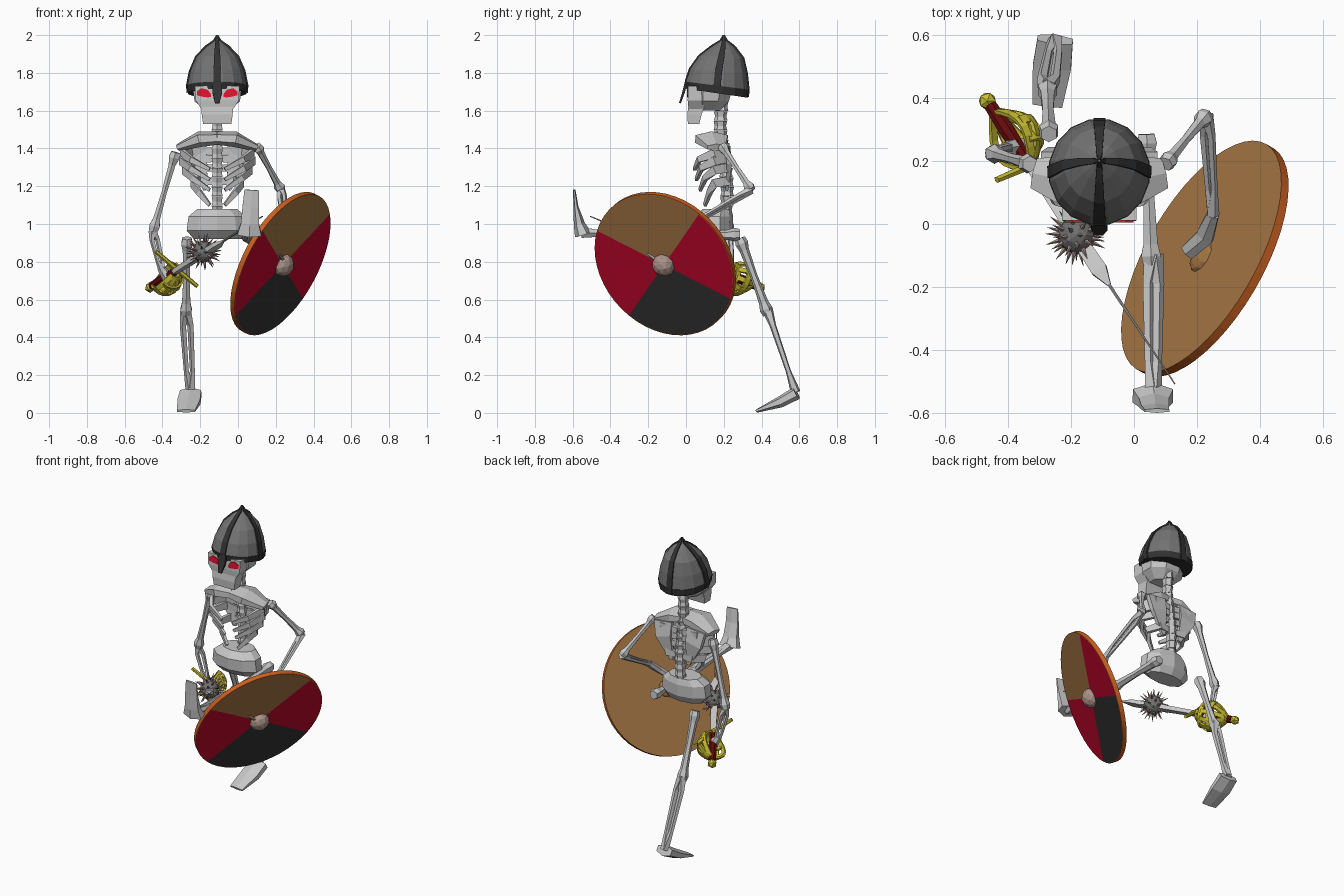
import bpy, bmesh, math
from mathutils import Vector as V, Matrix

if "Cube" in bpy.data.objects:
    bpy.data.objects.remove(bpy.data.objects["Cube"])

def material(name, r, g, b):
    m = bpy.data.materials.new(name)
    m.diffuse_color = [(c / 255 / 12.92 if c < 11 else ((c / 255 + .055) / 1.055) ** 2.4) for c in (r, g, b)] + [1]
    m.use_nodes = True
    m.node_tree.nodes["Principled BSDF"].inputs["Base Color"].default_value = m.diffuse_color
    return m

BONE = material("bone", 200, 200, 200)
GREY = material("helmet_grey", 114, 114, 114)
DARK = material("dark_iron", 50, 50, 50)
EYE = material("eye_red", 235, 20, 48)
WOOD = material("wood", 163, 117, 67)
RED = material("shield_red", 192, 6, 42)
RIM = material("rim_orange", 200, 95, 32)
BOSS = material("tan_metal", 172, 148, 138)
GOLD = material("brass_yellow", 205, 193, 52)
GRIP = material("grip_leather", 100, 10, 10)
CX = -0.11            # body centre line
Z, Y = V((0, 0, 1)), V((0, 1, 0))

def finish(name, bm, *mats):
    bmesh.ops.recalc_face_normals(bm, faces=bm.faces)
    me = bpy.data.meshes.new(name)
    bm.to_mesh(me)
    bm.free()
    for m in mats:
        me.materials.append(m)
    ob = bpy.data.objects.new(name, me)
    bpy.context.collection.objects.link(ob)
    return ob

def sweep(name, pts, radii, mat, sides=6, up=None, axis=None):
    """Polygon cross-sections of half sizes (a, b) carried along a path."""
    pts = [V(p) for p in pts]
    if not isinstance(radii, list):
        radii = [radii] * len(pts)
    radii = [r if isinstance(r, tuple) else (r, r) for r in radii]
    if up is None:
        up = Y if abs((pts[-1] - pts[0]).normalized().z) > .8 else Z
    k = math.sqrt(2) if sides == 4 else 1
    bm, rings = bmesh.new(), []
    for i, p in enumerate(pts):
        t = axis or (pts[min(i + 1, len(pts) - 1)] - pts[max(i - 1, 0)]).normalized()
        side = t.cross(up).normalized()
        top = side.cross(t)
        angles = [2 * math.pi * (j + .5) / sides for j in range(sides)]
        rings.append([bm.verts.new(p + k * (side * radii[i][0] * math.cos(a) + top * radii[i][1] * math.sin(a)))
                      for a in angles])
    for r, q in zip(rings, rings[1:]):
        for j in range(sides):
            bm.faces.new((r[j], r[(j + 1) % sides], q[(j + 1) % sides], q[j]))
    bm.faces.new(rings[0])
    bm.faces.new(rings[-1])
    return finish(name, bm, mat)

def bone(name, a, b, r=.02, knob=1.7):
    """Long bone: thick ends, thin shaft."""
    a, b = V(a), V(b)
    ts = (0, .07, .16, .5, .84, .93, 1)
    rs = [r * k for k in (knob * .8, knob, 1.1, .85, 1.1, knob, knob * .8)]
    return sweep(name, [a.lerp(b, t) for t in ts], rs, BONE)

def twin_bones(name, a, b, gap, r=.014):
    """Paired bones meeting in a joint at each end."""
    a, b, g = V(a), V(b), V(gap)
    for s in (-1, 1):
        sweep(name, [a, a.lerp(b, .2) + g * s, a.lerp(b, .75) + g * s * .8, b],
              [r * 1.7, r, r * .8, r * 1.5], BONE, 5)

def ball(name, loc, size, mat, sub=2, rot=None):
    bm = bmesh.new()
    bmesh.ops.create_icosphere(bm, subdivisions=sub, radius=1)
    m = Matrix.Translation(loc) @ (rot.to_matrix().to_4x4() if rot else Matrix()) @ Matrix.Diagonal((*size, 1))
    bmesh.ops.transform(bm, matrix=m, verts=bm.verts)
    return finish(name, bm, mat)

# Skull, face, jaw and eyes
sweep("skull", [(CX, .11, 1.60), (CX, .13, 1.65), (CX, .135, 1.70), (CX, .14, 1.79)],
      [(.07, .075), (.13, .105), (.138, .115), (.11, .11)], BONE, 8, Y, Z)
sweep("face", [(CX, .052, 1.60), (CX, .054, 1.655), (CX, .056, 1.73)],
      [(.078, .038), (.115, .045), (.118, .045)], BONE, 4, Y, Z)
sweep("jaw", [(CX, .04, 1.53), (CX, .045, 1.58), (CX, .06, 1.64)],
      [(.075, .03), (.082, .038), (.085, .045)], BONE, 4, Y, Z)
for s in (-1, 1):
    sweep("eye", [(CX + s * x, .0085, z) for x, z in ((.033, 1.68), (.05, 1.69), (.085, 1.697), (.108, 1.692))],
          [(.003, .007), (.003, .02), (.003, .022), (.003, .01)], EYE, 4, Z, V((s, 0, 0)))

# Helmet: faceted dome, tilted rim, four straps, nose guard
HELMET = [(.165, 1.695, .165), (.168, 1.735, .165), (.152, 1.81, .172), (.118, 1.885, .187), (.06, 1.94, .197),
          (.018, 1.97, .2), (.003, 2.0, .2)]
def tilt(y, z):
    return z - (y - .165) * .14 * max(0, (2 - z) / .3)
def helmet_part(name, rows, grow, mat):
    ob = sweep(name, [(CX, c, z) for r, z, c in rows], [(r * .95 + grow, r + grow) for r, z, c in rows], mat, 16, Y, Z)
    for v in ob.data.vertices:
        v.co.z = tilt(v.co.y, v.co.z)
helmet_part("helmet_dome", HELMET, 0, GREY)
helmet_part("helmet_rim", [(.157, 1.692, .165), (.162, 1.732, .165)], .008, DARK)
for i in range(4):
    dx, dy = ((1, 0), (0, 1), (-1, 0), (0, -1))[i]
    path = [(CX + dx * r * .94, c + dy * r * .98, tilt(c + dy * r, z)) for r, z, c in HELMET]
    sweep("helmet_strap", path, [(.019, .007)] * 3 + [(.016, .007), (.012, .008), (.009, .006), (.003, .003)],
          DARK, 4, V((dx, dy, .3)))
sweep("nose_guard", [(CX, 0, 1.75), (CX, -.012, 1.70), (CX, -.032, 1.64)], [(.024, .007), (.026, .007), (.012, .005)], DARK, 4, Y)

# Spine of separate vertebrae
for i in range(13):
    z = 1.02 + i * .05
    y = .2 + .018 * math.sin((z - 1.0) * 9)
    sweep("vertebra", [(CX, y, z - .022), (CX, y, z), (CX, y, z + .026)], [(.034, .036), (.028, .03), (.034, .036)], BONE, 6, Y, Z)

# Rib cage, collar plates and shoulder blades
for s in (-1, 1):
    for wide, zo, zi, fy in ((.185, 1.375, 1.29, .045), (.19, 1.335, 1.235, .055), (.175, 1.285, 1.18, .075), (.13, 1.215, 1.10, .1)):
        sweep("rib", [(CX + s * .02, .215, zo + .01), (CX + s * wide * .7, .225, zo + .015), (CX + s * wide, .15, zo),
                      (CX + s * wide * .75, fy + .025, zo * .6 + zi * .4), (CX + s * .04, fy, zi)],
              [(.012, .018), (.012, .024), (.012, .024), (.01, .016), (.008, .009)], BONE, 4, Z)
    sweep("collar_plate", [(CX, .135, 1.455), (CX + s * .09, .135, 1.45), (CX + s * .205, .16, 1.405)],
          [(.085, .036), (.1, .042), (.055, .02)], BONE, 6, Z)
    sweep("shoulder_blade", [(CX + s * .12, .215, 1.42), (CX + s * .11, .23, 1.33), (CX + s * .06, .215, 1.18)],
          [(.065, .014), (.055, .014), (.012, .008)], BONE, 4, Y)

# Pelvis
sweep("pelvis", [(CX, .16, .92), (CX, .15, .965), (CX, .15, 1.04), (CX, .165, 1.08)],
      [(.13, .06), (.17, .095), (.16, .1), (.11, .075)], BONE, 10, Y, Z)

# Shield arm
bone("shield_upper_arm", (.10, .19, 1.415), (.228, .345, 1.18), .018)
twin_bones("shield_forearm", (.228, .345, 1.18), (.25, .03, 1.0), (.012, 0, .008))
sweep("shield_hand", [(.25, .03, 1.0), (.225, -.04, .94), (.17, -.09, .89)], [.022, (.033, .022), (.028, .018)], BONE)

# Sword arm
bone("sword_upper_arm", (-.33, .19, 1.38), (-.45, .225, .96), .019)
twin_bones("sword_forearm", (-.45, .225, .96), (-.40, .24, .75), (.015, .01, 0))
sweep("sword_hand", [(-.41, .24, .77), (-.375, .245, .72), (-.34, .25, .68)], [.02, (.03, .03), (.025, .025)], BONE)

# Standing leg
bone("rear_thigh", (-.27, .285, .925), (-.275, .435, .52), .023, 1.5)
twin_bones("rear_shin", (-.275, .43, .55), (-.25, .58, .11), (.02, 0, 0), .018)
sweep("rear_foot", [(-.25, .585, .105), (-.26, .5, .058), (-.275, .375, .01)], [(.065, .035), (.07, .03), (.055, .009)], BONE, 6, Z)

# Raised leg
bone("front_thigh", (.04, .285, .945), (.055, -.13, .93), .024, 1.5)
twin_bones("front_shin", (.06, -.10, .93), (.06, -.55, .955), (.016, 0, 0), .02)
sweep("front_foot", [(.06, -.545, .945), (.063, -.565, 1.0), (.067, -.582, 1.09), (.073, -.592, 1.18)],
      [(.074, .045), (.056, .03), (.05, .013), (.045, .007)], BONE, 6, Y)

# Round shield painted in four wedges
C, A = V((.225, -.11, .79)), V((.256, .19, .275)).normalized()
N = V((.785, -.45, -.42)).normalized()
A = (A - N * A.dot(N)).normalized()
B = N.cross(A)
bm, R, SEG = bmesh.new(), .412, 48
def ring(r, h):
    return [bm.verts.new(C + N * h + (A * math.cos(t) + B * math.sin(t)) * r)
            for t in (2 * math.pi * i / SEG for i in range(SEG))]
back, front, edge = ring(R, -.015), ring(R, .014), ring(R - .004, .015)
mid, rear = bm.verts.new(C + N * .015), bm.verts.new(C - N * .015)
for i in range(SEG):
    j = (i + 1) % SEG
    wedge = 0 if i < 14 else 1 if i < 24 else 2 if i < 38 else 1
    bm.faces.new((mid, edge[i], edge[j])).material_index = wedge
    bm.faces.new((rear, back[j], back[i])).material_index = 0
    bm.faces.new((back[i], back[j], front[j], front[i])).material_index = 3
    bm.faces.new((front[i], front[j], edge[j], edge[i])).material_index = 3
finish("shield", bm, WOOD, RED, DARK, RIM)
q = N.to_track_quat('Z', 'Y')
ball("shield_boss", C + N * .02, (.062, .062, .055), BOSS, 2, q)
ball("shield_boss_back", C - N * .012, (.055, .055, .025), WOOD, 2, q)
sweep("boss_pin", [(.25, -.14, .795), (.215, -.205, .842)], [.012, .007], BOSS, 5)

# Sword: pommel, grip, blade and needle point
P, D = V((-.465, .39, .665)), V((.285, -.43, .18)).normalized()
def along(t):
    return P + D * t
ball("pommel", P, (.03, .03, .03), GOLD, 1)
sweep("sword_grip", [along(.02), along(.12), along(.25)], [.022, .027, .02], GRIP, 8)
sweep("sword_blade", [along(.24), along(.5), along(.68), along(.74)], [(.016, .012), (.022, .014), (.026, .012), (.006, .005)], BONE, 4)
sweep("sword_point", [along(.73), along(1.14)], [.005, .002], GREY, 4)

# Basket guard: crossbar and curved bars round the hand
sweep("crossbar", [(-.435, .14, .855), (-.33, .185, .765), (-.215, .225, .67)], [.011, .014, .011], GOLD)
U = V((.5, .25, -.5))
U = (U - D * U.dot(D)).normalized()
W = D.cross(U)
def basket(t, ang):
    out = U * math.cos(ang) + W * math.sin(ang)
    return along(.25 - .2 * t) + out * (.015 + .075 * math.sin(math.pi * min(1, t * .95 + .05)))
for i in range(7):
    ang = math.radians(-96 + 32 * i)
    out = U * math.cos(ang) + W * math.sin(ang)
    sweep("basket_bar", [basket(t / 7, ang) for t in range(8)], (.013, .006), GOLD, 4, out + D * .01)
for t in (.25, .55):
    sweep("basket_hoop", [basket(t, math.radians(-96 + 19.2 * i)) for i in range(11)], (.007, .014), GOLD, 4, D)

# Spiked ball on the blade
K = V((-.183, -.035, .853))
ball("spike_ball", K, (.06, .06, .06), GREY, 2)
bm = bmesh.new()
for i in range(46):
    z = 1 - 2 * (i + .5) / 46
    a, r = i * 2.39996, math.sqrt(1 - z * z)
    d = V((r * math.cos(a), r * math.sin(a), z))
    m = Matrix.Translation(K + d * .077) @ d.to_track_quat('Z', 'Y').to_matrix().to_4x4()
    bmesh.ops.create_cone(bm, cap_ends=True, segments=4, radius1=.008, radius2=.0005, depth=.048, matrix=m)
finish("spikes", bm, BOSS)
